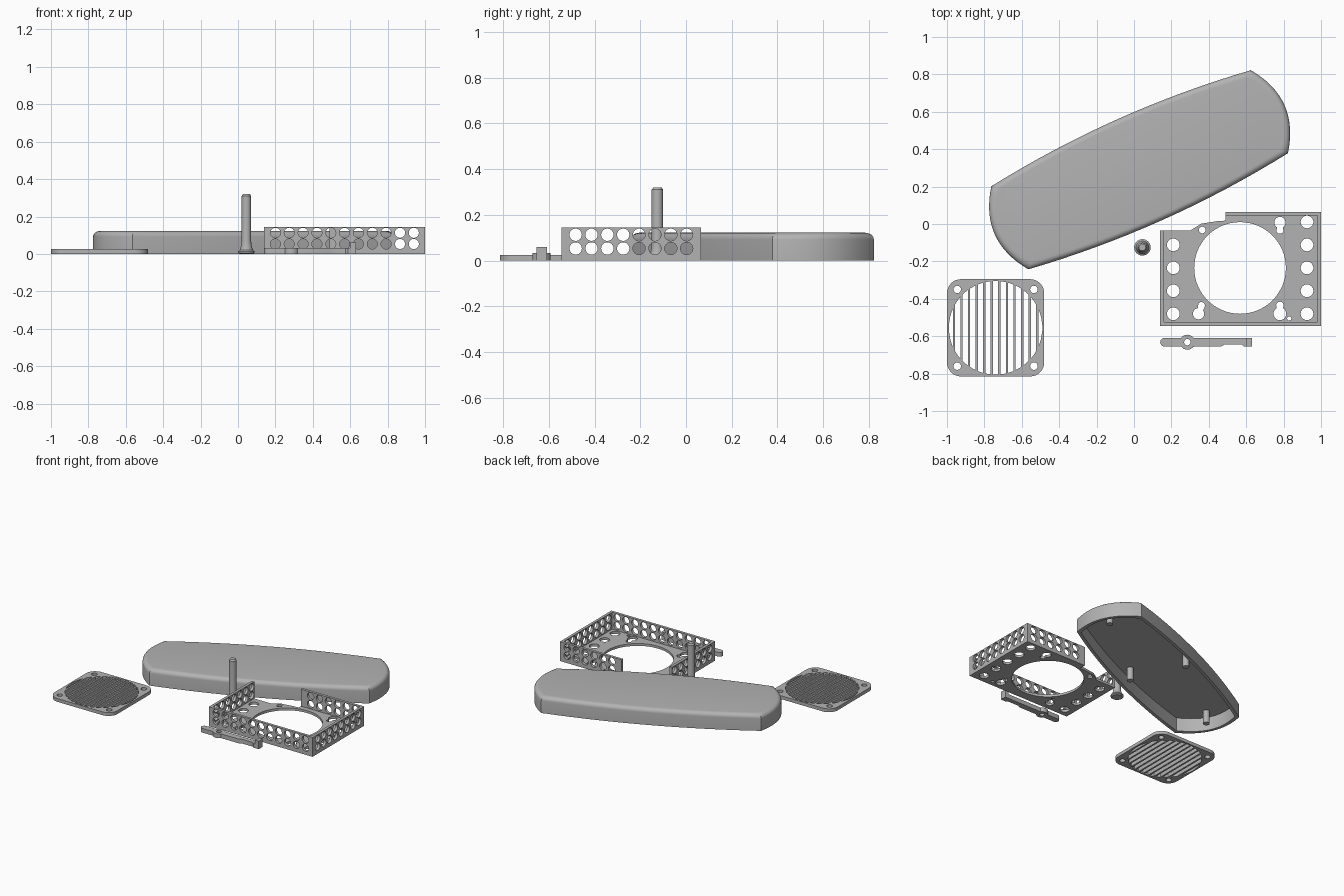
import bpy, bmesh, math
from mathutils import Matrix

if "Cube" in bpy.data.objects:
    bpy.data.objects.remove(bpy.data.objects["Cube"])

grey = bpy.data.materials.new("plain grey")
grey.diffuse_color = (0.45, 0.45, 0.45, 1)
grey.use_nodes = True
grey.node_tree.nodes["Principled BSDF"].inputs["Base Color"].default_value = grey.diffuse_color


def add(name, bm):
    bmesh.ops.remove_doubles(bm, verts=bm.verts, dist=0.0003)
    bmesh.ops.recalc_face_normals(bm, faces=bm.faces)
    me = bpy.data.meshes.new(name)
    bm.to_mesh(me)
    bm.free()
    me.materials.clear()
    me.materials.append(grey)
    ob = bpy.data.objects.new(name, me)
    bpy.context.collection.objects.link(ob)
    return ob


def arc(cx, cy, r, a0=0.0, a1=360.0, n=24):
    full = abs(a1 - a0) >= 360
    m = n if full else n - 1
    return [(cx + r * math.cos(math.radians(a0 + (a1 - a0) * i / m)),
             cy + r * math.sin(math.radians(a0 + (a1 - a0) * i / m))) for i in range(n)]


def keyhole(cx, cy, R, r, dx, dy, n=48):
    d, a = math.hypot(dx, dy), math.atan2(dy, dx)
    pts = []
    for i in range(n):
        t = 2 * math.pi * i / n
        rad, s = R, d * math.sin(t - a)
        if abs(s) < r and math.cos(t - a) > 0:
            rad = max(R, d * math.cos(t - a) + math.sqrt(r * r - s * s))
        pts.append((cx + rad * math.cos(t), cy + rad * math.sin(t)))
    return pts


def plate(name, outline, holes, thick, place=Matrix.Identity(4)):
    """Flat plate with cut-outs, from z=0 to thick, then placed."""
    cu = bpy.data.curves.new(name, 'CURVE')
    cu.dimensions, cu.fill_mode, cu.extrude = '2D', 'BOTH', thick / 2
    for loop in [outline] + holes:
        sp = cu.splines.new('POLY')
        sp.points.add(len(loop) - 1)
        for p, (x, y) in zip(sp.points, loop):
            p.co = (x, y, 0, 1)
        sp.use_cyclic_u = True
    tmp = bpy.data.objects.new(name, cu)
    bpy.context.collection.objects.link(tmp)
    bpy.context.view_layer.update()
    dg = bpy.context.evaluated_depsgraph_get()
    me = bpy.data.meshes.new_from_object(tmp.evaluated_get(dg))
    bpy.data.objects.remove(tmp)
    bm = bmesh.new()
    bm.from_mesh(me)
    bpy.data.meshes.remove(me)
    bm.transform(place @ Matrix.Translation((0, 0, thick / 2)))
    return add(name, bm)


def loft(name, rings, place=Matrix.Identity(4)):
    """Skin a stack of equal rings and cap both ends."""
    bm = bmesh.new()
    vs = [[bm.verts.new(p) for p in ring] for ring in rings]
    for a, b in zip(vs, vs[1:]):
        for i in range(len(a)):
            j = (i + 1) % len(a)
            bm.faces.new((a[i], a[j], b[j], b[i]))
    bm.faces.new(vs[0])
    bm.faces.new(vs[-1])
    bm.transform(place)
    return add(name, bm)


def turned(name, profile, x, y, n=32):
    return loft(name, [[(*p, z) for p in arc(x, y, r, n=n)] for r, z in profile])


def rect(x0, y0, x1, y1):
    return [(x0, y0), (x1, y0), (x1, y1), (x0, y1)]


# Hollow cover shell with bowed sides and a rounded upper edge
def cover_ring(inset, z, n=16):
    hl, hw, bl, bw = 0.76 - inset, 0.243 - inset, 0.088, 0.052
    t = [-1 + 2 * i / n for i in range(n)]
    side = [(hl * u, -hw - bw * (1 - u * u)) for u in t]
    end = [(hl + bl * (1 - u * u), hw * u) for u in t]
    half = side + end
    return [(x, y, z) for x, y in half + [(-x, -y) for x, y in half]]


spin = Matrix.Translation((0.03, 0.29, 0)) @ Matrix.Rotation(math.radians(24.1), 4, 'Z')
R = 0.03
rings = [cover_ring(0.022, 0.1), cover_ring(0.022, 0), cover_ring(0, 0)]
for i in range(7):
    a = math.pi / 2 * i / 6
    rings.append(cover_ring(R * (1 - math.cos(a)), 0.122 - R + R * math.sin(a)))
loft("cover_shell", rings, spin)

# Posts under the cover
for i, (u, v) in enumerate([(0.75, 0), (-0.75, 0), (0, 0.21), (0, -0.21)]):
    p = spin @ Matrix.Translation((u, v, 0)).to_translation()
    turned(f"cover_post_{i + 1}", [(0.023, 0.005), (0.023, 0.102)], p.x, p.y, 20)

# Upright pin with flared foot
turned("pin", [(0.036, 0), (0.044, 0.006), (0.044, 0.014), (0.034, 0.022), (0.028, 0.045),
               (0.025, 0.07), (0.025, 0.31), (0.018, 0.32)], 0.045, -0.125)

# Slotted grille with rounded corners
gx, gy, gh, gr = -0.74, -0.555, 0.26, 0.075
outline = []
for k, (sx, sy) in enumerate([(1, 1), (-1, 1), (-1, -1), (1, -1)]):
    outline += arc(gx + sx * (gh - gr), gy + sy * (gh - gr), gr, 90 * k, 90 * k + 90, 9)
holes = [arc(gx + sx * 0.205, gy + sy * 0.205, 0.02) for sx in (-1, 1) for sy in (-1, 1)]
for k in range(-6, 7):
    xs = [max(-0.2495, min(0.2495, k * 0.0405 - 0.014 + 0.007 * j)) for j in range(5)]
    xs = sorted(set(xs))
    top = [(gx + x, gy + math.sqrt(0.25 ** 2 - x * x)) for x in xs]
    bottom = [(gx + x, gy - math.sqrt(0.25 ** 2 - x * x)) for x in reversed(xs)]
    holes.append(top + bottom)
plate("grille", outline, holes, 0.025)

# Bracket floor with large opening, mounting holes and keyholes
T, W, H = 0.018, 0.02, 0.145
floor = [(0.14, -0.545), (1, -0.545), (1, 0.065), (0.49, 0.065), (0.49, 0.018),
         (0.45, 0.016), (0.36, 0.002), (0.30, -0.036), (0.14, -0.036)]
holes = [arc(0.567, -0.235, 0.245, n=64), arc(0.365, -0.032, 0.018), arc(0.83, -0.505, 0.011)]
holes += [arc(0.21, -0.48 + 0.1227 * i, 0.034) for i in range(4)]
holes += [arc(0.925, -0.48 + 0.1227 * i, 0.034) for i in range(5)]
holes += [keyhole(0.78, 0.008, 0.03, 0.02, 0, -0.04),
          keyhole(0.78, -0.48, 0.034, 0.02, 0, 0.045),
          keyhole(0.345, -0.48, 0.03, 0.02, 0.015, 0.043)]
plate("bracket_floor", floor, holes, T)


# Perforated bracket walls
def wall(name, a, b, centres, place):
    holes = [arc(c, z, 0.027) for c in centres for z in (0.053, 0.113)]
    plate(name, rect(a, T, b, H), holes, W, place)


def along_x(y):
    return Matrix(((1, 0, 0, 0), (0, 0, -1, y), (0, 1, 0, 0), (0, 0, 0, 1)))


def along_y(x):
    return Matrix(((0, 0, 1, x), (1, 0, 0, 0), (0, 1, 0, 0), (0, 0, 0, 1)))


cols = [0.2 + 0.074 * i for i in range(11)]
rows = [-0.483 + 0.0694 * i for i in range(8)]
wall("bracket_front_wall", 0.14, 1, cols, along_x(-0.545 + W))
wall("bracket_back_wall", 0.49, 1, cols[5:], along_x(0.065))
wall("bracket_right_wall", -0.545 + W, 0.065 - W, rows, along_y(1 - W))
wall("bracket_left_wall", -0.545 + W, -0.036, rows[:7], along_y(0.14))

# Lever arm with pivot eye and end block
ly = -0.632
arm = arc(0.163, ly, 0.023, 90, 270, 9) + [(0.252, ly - 0.023)]
arm += arc(0.285, ly, 0.04, 215, 325, 11) + [(0.318, ly - 0.023), (0.465, ly - 0.023),
       (0.485, ly - 0.012), (0.575, ly - 0.012), (0.588, ly - 0.023), (0.60, ly - 0.023),
       (0.60, ly + 0.023), (0.318, ly + 0.023)]
arm += arc(0.285, ly, 0.04, 35, 145, 11) + [(0.252, ly + 0.023)]
plate("lever_arm", arm, [arc(0.285, ly, 0.017)], 0.032)
plate("lever_end_block", rect(0.60, ly - 0.023, 0.63, ly + 0.023), [], 0.06)

# Smooth curved surfaces, keep edges sharp
for ob in bpy.context.collection.objects:
    ob.select_set(True)
    bpy.context.view_layer.objects.active = ob
bpy.ops.object.shade_smooth_by_angle(angle=math.radians(30))
